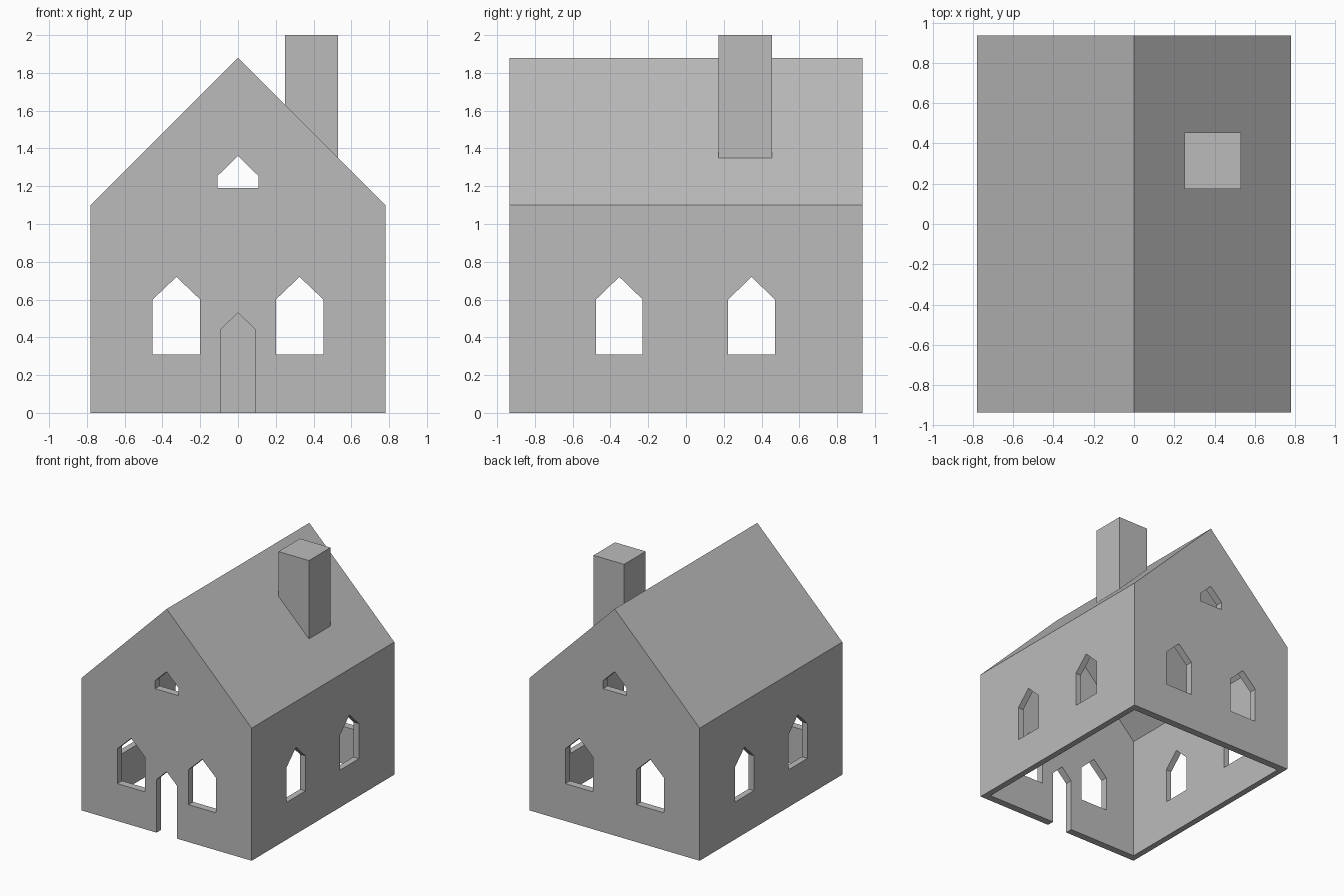
import bpy, bmesh
from mathutils import Vector

if "Cube" in bpy.data.objects:
    bpy.data.objects.remove(bpy.data.objects["Cube"])

HALF_W, HALF_D, EAVE, RIDGE = 0.78, 0.935, 1.10, 1.88
INNER = 0.935  # size of the hollow relative to the outside

plaster = bpy.data.materials.new("plain grey")
plaster.use_nodes = True
plaster.diffuse_color = (0.5, 0.5, 0.5, 1)
plaster.node_tree.nodes["Principled BSDF"].inputs["Base Color"].default_value = (0.5, 0.5, 0.5, 1)


def prism(name, profile, start, end, axis="y"):
    """Extrude an (across, height) profile along x or y."""
    def place(a, z, t):
        return (a, t, z) if axis == "y" else (t, a, z)
    bm = bmesh.new()
    face = bm.faces.new([bm.verts.new(place(a, z, start)) for a, z in profile])
    ext = bmesh.ops.extrude_face_region(bm, geom=[face])
    move = Vector(place(0, 0, end - start))
    bmesh.ops.translate(bm, vec=move, verts=[v for v in ext["geom"] if isinstance(v, bmesh.types.BMVert)])
    bmesh.ops.recalc_face_normals(bm, faces=bm.faces)
    mesh = bpy.data.meshes.new(name)
    bm.to_mesh(mesh)
    bm.free()
    mesh.materials.append(plaster)
    obj = bpy.data.objects.new(name, mesh)
    bpy.context.collection.objects.link(obj)
    return obj


def gabled(centre, half, bottom, spring, peak):
    """Pentagon outline with a pointed top."""
    return [(centre - half, bottom), (centre + half, bottom), (centre + half, spring),
            (centre, peak), (centre - half, spring)]


# Walls and roof as one solid, then the hollow and the openings cut from it
house = prism("house_shell", gabled(0, HALF_W, 0, EAVE, RIDGE), -HALF_D, HALF_D)
cutters = [
    prism("hollow_cutter", gabled(0, HALF_W * INNER, -0.2, EAVE * INNER, RIDGE * INNER),
          -HALF_D * INNER, HALF_D * INNER),
    prism("attic_window_cutter", gabled(0, 0.108, 1.19, 1.255, 1.36), -1.2, 1.2),
    prism("door_cutter", gabled(0, 0.093, -0.2, 0.44, 0.53), -1.2, 0),
]
for side in (-1, 1):
    cutters.append(prism("end_window_cutter", gabled(side * 0.326, 0.126, 0.31, 0.6, 0.72), -1.2, 1.2))
    cutters.append(prism("side_window_cutter", gabled(side * 0.35 - 0.003, 0.124, 0.31, 0.6, 0.72),
                         -1.2, 1.2, "x"))
for cutter in cutters:
    mod = house.modifiers.new(cutter.name, "BOOLEAN")
    mod.operation, mod.solver, mod.object = "DIFFERENCE", "EXACT", cutter

# Apply the cuts and drop the cutters
bpy.context.view_layer.update()
cut_mesh = bpy.data.meshes.new_from_object(house.evaluated_get(bpy.context.evaluated_depsgraph_get()))
house.modifiers.clear()
house.data = cut_mesh
for cutter in cutters:
    bpy.data.objects.remove(cutter)

# Chimney, with its foot cut to the roof pitch and sunk slightly into it
left, right, sink = 0.25, 0.53, 0.02
chimney_side = [(left, RIDGE - left - sink), (right, RIDGE - right - sink), (right, 2), (left, 2)]
prism("chimney", chimney_side, 0.173, 0.455)
